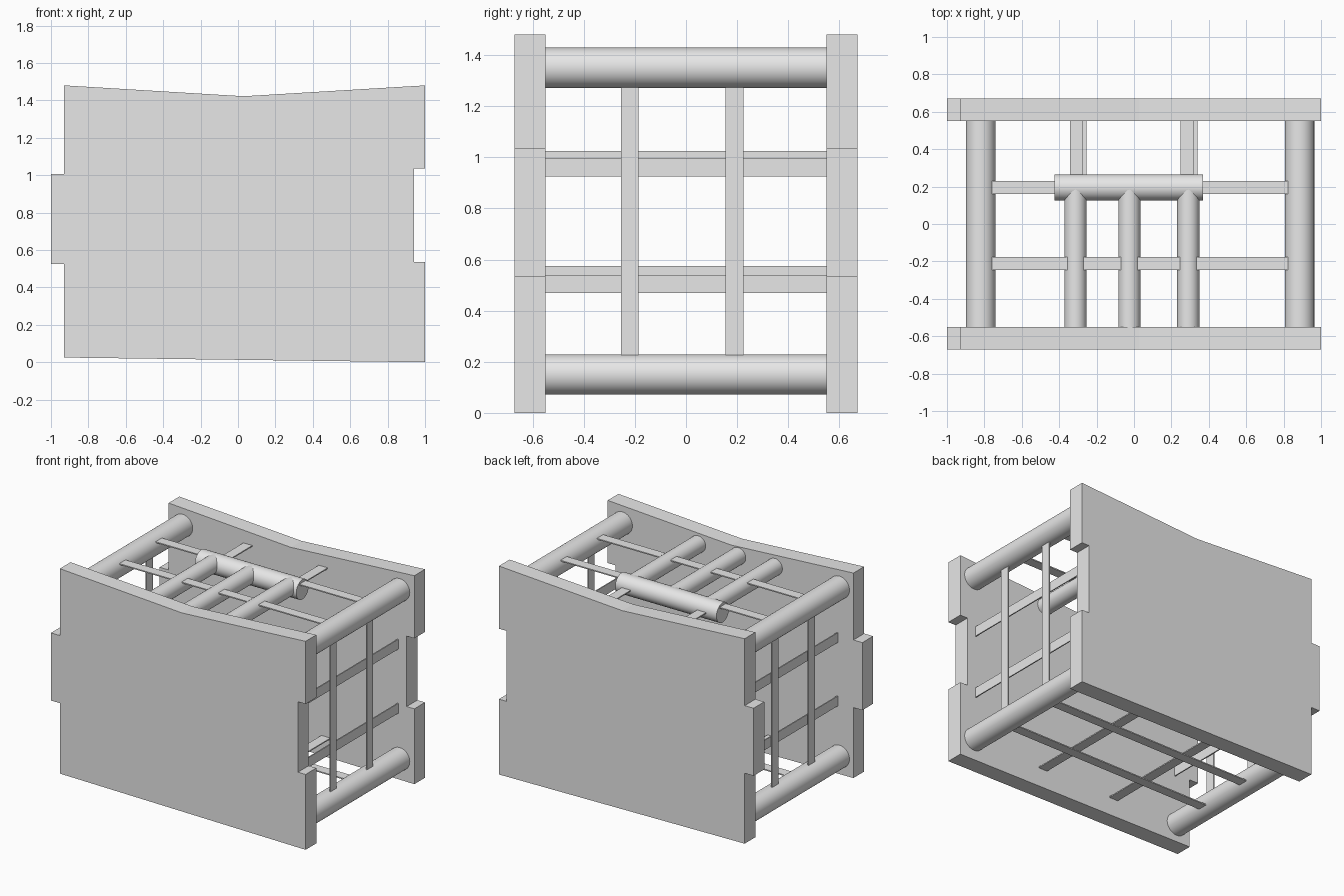
import bpy
import bmesh
import math
from mathutils import Vector

if "Cube" in bpy.data.objects:
    bpy.data.objects.remove(bpy.data.objects["Cube"], do_unlink=True)

grey = bpy.data.materials.new("light grey")
grey.use_nodes = True
grey.diffuse_color = (0.8, 0.8, 0.8, 1)
grey.node_tree.nodes["Principled BSDF"].inputs["Base Color"].default_value = (0.8, 0.8, 0.8, 1)

INNER, OUTER = 0.55, 0.67   # inner and outer faces of the two panels
PLATE = 0.008               # slat thickness
SLAT = 0.07                 # slat width


def panel(name, y_front, y_back, profile):
    """Extrude an x-z outline along y."""
    mesh = bpy.data.meshes.new(name)
    bm = bmesh.new()
    face = bm.faces.new([bm.verts.new((x, y_front, z)) for x, z in profile])
    extruded = bmesh.ops.extrude_face_region(bm, geom=[face])["geom"]
    verts = [g for g in extruded if isinstance(g, bmesh.types.BMVert)]
    bmesh.ops.translate(bm, verts=verts, vec=(0, y_back - y_front, 0))
    bmesh.ops.recalc_face_normals(bm, faces=bm.faces)
    bm.to_mesh(mesh)
    bm.free()
    mesh.materials.append(grey)
    obj = bpy.data.objects.new(name, mesh)
    bpy.context.collection.objects.link(obj)


def rod(name, start, end, radius):
    """Smooth round bar between two points."""
    a, b = Vector(start), Vector(end)
    turn = (b - a).to_track_quat('Z', 'Y').to_euler()
    bpy.ops.mesh.primitive_cylinder_add(vertices=48, radius=radius, depth=(b - a).length,
                                        location=(a + b) / 2, rotation=turn)
    obj = bpy.context.object
    obj.name = name
    obj.data.materials.append(grey)
    bpy.ops.object.shade_smooth_by_angle(angle=math.radians(40))


def slat(name, centre, size):
    """Thin flat strip."""
    bpy.ops.mesh.primitive_cube_add(size=1, location=centre)
    obj = bpy.context.object
    obj.name = name
    obj.scale = size
    bpy.ops.object.transform_apply(location=False, rotation=False, scale=True)
    obj.data.materials.append(grey)


# Notched front and back panels
outline = [(-0.93, 0.025), (1, 0), (1, 0.535), (0.94, 0.535), (0.94, 1.035), (1, 1.035),
           (1, 1.48), (0.03, 1.422), (-0.93, 1.48), (-0.93, 1.005), (-1, 1.005),
           (-1, 0.525), (-0.93, 0.525)]
panel("front_panel", -OUTER, -INNER, outline)
panel("back_panel", INNER, OUTER, outline)

# Four round corner rails
RAIL_X = {"right": -0.82, "left": 0.885}
RAIL_Z = {"lower": 0.15, "upper": 1.35}
for side, x in RAIL_X.items():
    for level, z in RAIL_Z.items():
        rod(f"{level}_{side}_rail", (x, -INNER, z), (x, INNER, z), 0.079)

# Slat lattices on the two sides
SLAT_Y = {"front": -0.22, "back": 0.19}
for side, x_up, x_cross, heights in (("left", 0.9, 0.87, (0.505, 0.96)),
                                     ("right", -0.83, -0.805, (0.54, 0.99))):
    for place, y in SLAT_Y.items():
        slat(f"{side}_{place}_upright_slat", (x_up, y, 0.75), (PLATE, SLAT, 1.1))
    for level, z in zip(("lower", "upper"), heights):
        slat(f"{side}_{level}_cross_slat", (x_cross, 0, z), (PLATE, 2 * INNER, SLAT))

# Slat lattices on the top and bottom
for level, z_long, z_cross, xs in (("top", 1.396, 1.35, (-0.308, 0.284)),
                                   ("bottom", 0.11, 0.147, (-0.29, 0.305))):
    for place, y in (("front", -0.212), ("back", 0.195)):
        slat(f"{level}_{place}_long_slat", (0.033, y, z_long), (1.64, SLAT, PLATE))
    for side, x in zip(("right", "left"), xs):
        slat(f"{level}_{side}_cross_slat", (x, 0, z_cross), (SLAT, 2 * INNER, PLATE))

# Cross bar held by three round arms
rod("cross_bar", (-0.425, 0.195, 1.35), (0.37, 0.195, 1.35), 0.07)
for place, x in (("right", -0.313), ("middle", -0.025), ("left", 0.29)):
    rod(f"{place}_arm", (x, -INNER, 1.36), (x, 0.195, 1.36), 0.059)
